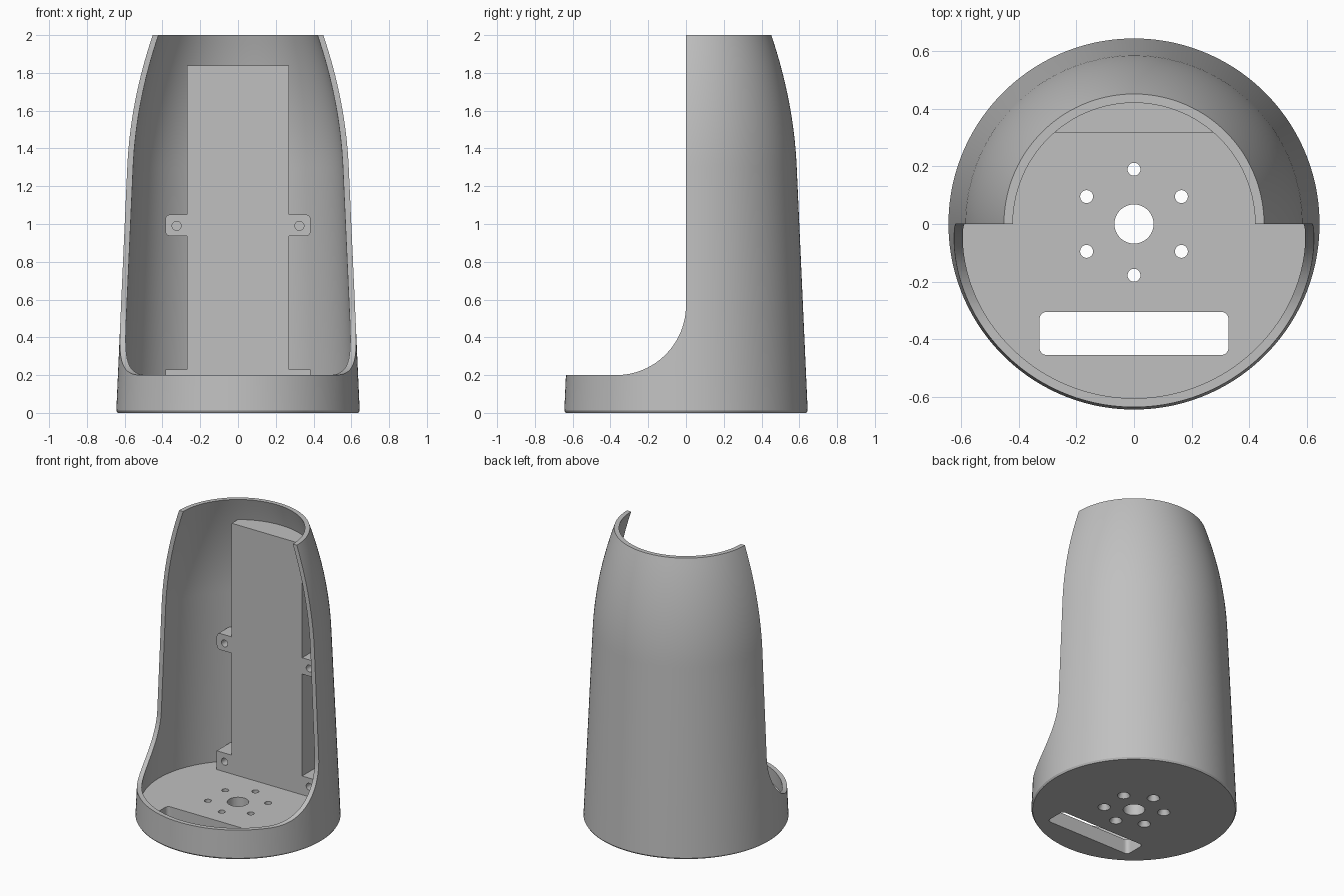
import bpy, bmesh
from math import sin, cos, pi, radians
from mathutils import Vector, Matrix

cube = bpy.data.objects.get("Cube")
if cube:
    bpy.data.objects.remove(cube, do_unlink=True)

grey = bpy.data.materials.new("plain grey")
grey.use_nodes = True
colour = (0.53, 0.53, 0.53, 1)
grey.diffuse_color = colour
grey.node_tree.nodes["Principled BSDF"].inputs["Base Color"].default_value = colour


def finish(bm, name):
    bmesh.ops.recalc_face_normals(bm, faces=bm.faces[:])
    mesh = bpy.data.meshes.new(name)
    bm.to_mesh(mesh)
    bm.free()
    mesh.materials.append(grey)
    obj = bpy.data.objects.new(name, mesh)
    bpy.context.scene.collection.objects.link(obj)
    return obj


def lathe(name, profile, segments, centre=(0, 0)):
    """Spin an (r, z) profile about a vertical axis."""
    bm = bmesh.new()
    turn = Matrix.Rotation(pi / segments, 3, 'Z')
    verts = [bm.verts.new(turn @ Vector((r, 0, z))) for r, z in profile]
    edges = [bm.edges.new(pair) for pair in zip(verts, verts[1:])]
    bmesh.ops.spin(bm, geom=verts + edges, cent=(0, 0, 0), axis=(0, 0, 1),
                   angle=2 * pi, steps=segments)
    bmesh.ops.remove_doubles(bm, verts=bm.verts[:], dist=1e-5)
    bmesh.ops.translate(bm, verts=bm.verts[:], vec=(*centre, 0))
    return finish(bm, name)


def prism(name, outline, axis, low, high):
    """Extrude a 2D outline along one axis."""
    def place(u, v, d):
        return {'X': (d, u, v), 'Y': (u, d, v), 'Z': (u, v, d)}[axis]
    bm = bmesh.new()
    face = bm.faces.new([bm.verts.new(place(u, v, low)) for u, v in outline])
    new = bmesh.ops.extrude_face_region(bm, geom=[face])["geom"]
    bmesh.ops.translate(bm, verts=[g for g in new if isinstance(g, bmesh.types.BMVert)],
                        vec=place(0, 0, high - low))
    return finish(bm, name)


def arc(cx, cy, r, start, end, steps):
    angles = [radians(start + (end - start) * i / steps) for i in range(steps + 1)]
    return [(cx + r * cos(a), cy + r * sin(a)) for a in angles]


def combine(obj, tool, operation='DIFFERENCE'):
    """Apply a boolean and discard the tool."""
    mod = obj.modifiers.new("cut", 'BOOLEAN')
    mod.operation, mod.solver, mod.object = operation, 'EXACT', tool
    tool.hide_render = True
    depsgraph = bpy.context.evaluated_depsgraph_get()
    mesh = bpy.data.meshes.new_from_object(obj.evaluated_get(depsgraph))
    obj.modifiers.clear()
    obj.data = mesh
    bpy.data.objects.remove(tool, do_unlink=True)


def radius(z):
    """Outer radius: straight taper that curves inward near the top."""
    bend = max(0, z - 1.3)
    return 0.645 - 0.045 * z - 0.211 * bend ** 2


WALL, FLOOR = 0.031, 0.10
bends = [1.3 + 0.7 * i / 16 for i in range(17)]

# Tapered cup with a closed floor
outer = [(0, 0), (0.637, 0), (radius(0.012), 0.012)] + [(radius(z), z) for z in bends]
inner = [(radius(z) - WALL, z) for z in reversed(bends)]
shell = lathe("tapered_shell", outer + inner + [(radius(FLOOR) - WALL, FLOOR), (0, FLOOR)], 128)

# Open front with a curved sweep down to the low rim
opening = [(-1, 0.2)] + arc(-0.37, 0.57, 0.37, -90, 0, 24) + [(0, 3), (-1, 3)]
combine(shell, prism("front_cutter", opening, 'X', -1, 1))

# Centre hole and six countersunk screw holes in the floor
combine(shell, lathe("centre_cutter", [(0, -0.1), (0.068, -0.1), (0.068, 0.15), (0, 0.15)], 48))
drill = [(0, -0.05), (0.04, -0.05), (0.04, 0), (0.0225, 0.035), (0.0225, 0.15), (0, 0.15)]
for i in range(6):
    a = radians(30 + 60 * i)
    reach = 0.178 if i == 4 else 0.19
    combine(shell, lathe("screw_cutter", drill, 24, (reach * cos(a), reach * sin(a))))

# Rounded cable slot
slot = (arc(0.303, -0.33, 0.025, 0, 90, 6) + arc(-0.303, -0.33, 0.025, 90, 180, 6)
        + arc(-0.303, -0.43, 0.025, 180, 270, 6) + arc(0.303, -0.43, 0.025, 270, 360, 6))
combine(shell, prism("slot_cutter", slot, 'Z', -0.1, 0.15))

# Mounting block with side tabs, trimmed to the inside of the wall
half = ([(0.385, 0.09), (0.385, 0.23), (0.27, 0.23), (0.27, 0.937)]
        + arc(0.36, 0.962, 0.025, -90, 0, 5) + arc(0.36, 1.025, 0.025, 0, 90, 5)
        + [(0.27, 1.05), (0.27, 1.838)])
block = prism("mounting_block", half + [(-x, z) for x, z in reversed(half)], 'Y', 0.317, 0.8)
core = [(0, 0.02)] + [(radius(z) - WALL + 0.01, z) for z in [0.02] + bends] + [(0, 2)]
combine(block, lathe("core_cutter", core, 128), 'INTERSECT')

# Blind screw holes in the tabs
for x in (-0.325, 0.325):
    for z in (0.17, 0.99):
        hole = arc(x, z, 0.024, 0, 345, 23)
        combine(block, prism("tab_cutter", hole, 'Y', 0.2, 0.40))

# Smooth the curved walls and keep the edges crisp
for obj in (shell, block):
    bpy.ops.object.select_all(action='DESELECT')
    obj.select_set(True)
    bpy.context.view_layer.objects.active = obj
    bpy.ops.object.shade_smooth_by_angle(angle=radians(25))
